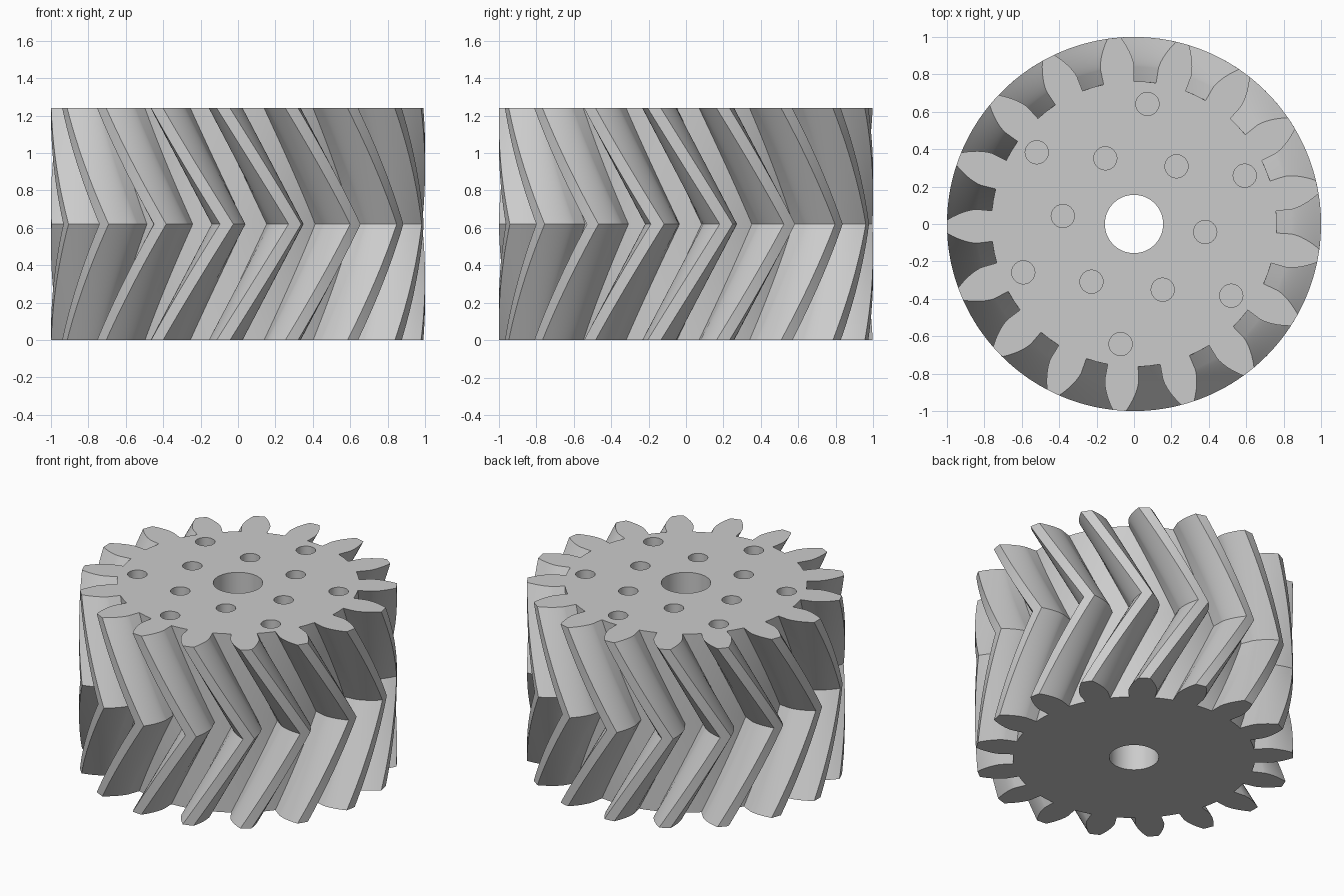
import bpy, bmesh, math

if "Cube" in bpy.data.objects:
    bpy.data.objects.remove(bpy.data.objects["Cube"])

TEETH, HEIGHT, HALF = 17, 1.24, 0.62
R_TIP, R_ROOT, R_BASE = 1.0, 0.763, 0.841
PITCH = 2 * math.pi / TEETH
BASE_HALF = math.radians(6.15)      # half tooth angle at the base circle
PHASE = math.radians(11.4)          # tooth centre on the end faces
TWIST = math.radians(22.2)          # twist from each end to the middle
SLICES = 12                         # slices per half

grey = bpy.data.materials.new("light grey")
grey.diffuse_color = (0.6, 0.6, 0.6, 1)
grey.use_nodes = True
grey.node_tree.nodes["Principled BSDF"].inputs["Base Color"].default_value = grey.diffuse_color


def flank(steps=9):
    """Half tooth side, root to tip, as (radius, half angle)."""
    pts = [(R_ROOT, BASE_HALF)]
    for i in range(steps):
        r = R_BASE + (R_TIP - R_BASE) * (i / (steps - 1)) ** 1.5
        a = math.acos(min(1, R_BASE / r))
        pts.append((r, BASE_HALF - (math.tan(a) - a)))
    return pts


def profile():
    """Whole gear outline, counter-clockwise, as (radius, angle)."""
    side, out = flank(), []
    for t in range(TEETH):
        c = PHASE + t * PITCH
        out += [(r, c - a) for r, a in side]
        out.append((R_TIP, c))
        out += [(r, c + a) for r, a in reversed(side)]
        out.append((R_ROOT, c + PITCH / 2))
    return out


def new_object(name, bm):
    mesh = bpy.data.meshes.new(name)
    bmesh.ops.recalc_face_normals(bm, faces=bm.faces)
    bm.to_mesh(mesh)
    bm.free()
    mesh.materials.append(grey)
    ob = bpy.data.objects.new(name, mesh)
    bpy.context.collection.objects.link(ob)
    return ob


def add_cylinder(bm, x, y, r, z0, z1, sides):
    ring = [bm.verts.new((x + r * math.cos(2 * math.pi * i / sides),
                          y + r * math.sin(2 * math.pi * i / sides), z0))
            for i in range(sides)]
    top = [bm.verts.new((v.co.x, v.co.y, z1)) for v in ring]
    bm.faces.new(ring[::-1])
    bm.faces.new(top)
    for i in range(sides):
        j = (i + 1) % sides
        bm.faces.new((ring[i], ring[j], top[j], top[i]))


# Herringbone gear body: outline swept up, twisting out and back
bm = bmesh.new()
outline, rings = profile(), []
for s in range(2 * SLICES + 1):
    z = HEIGHT * s / (2 * SLICES)
    tw = TWIST * (1 - abs(z - HALF) / HALF)
    rings.append([bm.verts.new((r * math.cos(a + tw), r * math.sin(a + tw), z))
                  for r, a in outline])
n = len(outline)
for lo, hi in zip(rings, rings[1:]):
    for i in range(n):
        j = (i + 1) % n
        bm.faces.new((lo[i], lo[j], hi[j], hi[i]))
bm.faces.new(rings[0][::-1])
bm.faces.new(rings[-1])
gear = new_object("herringbone_gear", bm)

# Shaft bore goes right through; two rings of blind holes open on top
bm = bmesh.new()
add_cylinder(bm, 0, 0, 0.156, -0.2, HEIGHT + 0.2, 48)
for radius, start in ((0.646, 23.6), (0.383, 53.6)):
    for k in range(6):
        a = math.radians(start + 60 * k)
        add_cylinder(bm, radius * math.cos(a), radius * math.sin(a),
                     0.062, HALF, HEIGHT + 0.2, 24)
cutter = new_object("hole_cutter", bm)
cutter.hide_render = True

mod = gear.modifiers.new("holes", "BOOLEAN")
mod.operation, mod.solver, mod.object = "DIFFERENCE", "EXACT", cutter
bpy.ops.object.select_all(action="DESELECT")
bpy.context.view_layer.objects.active = gear
gear.select_set(True)
bpy.ops.object.modifier_apply(modifier=mod.name)
bpy.data.objects.remove(cutter)
bpy.ops.object.shade_smooth_by_angle(angle=math.radians(25))
